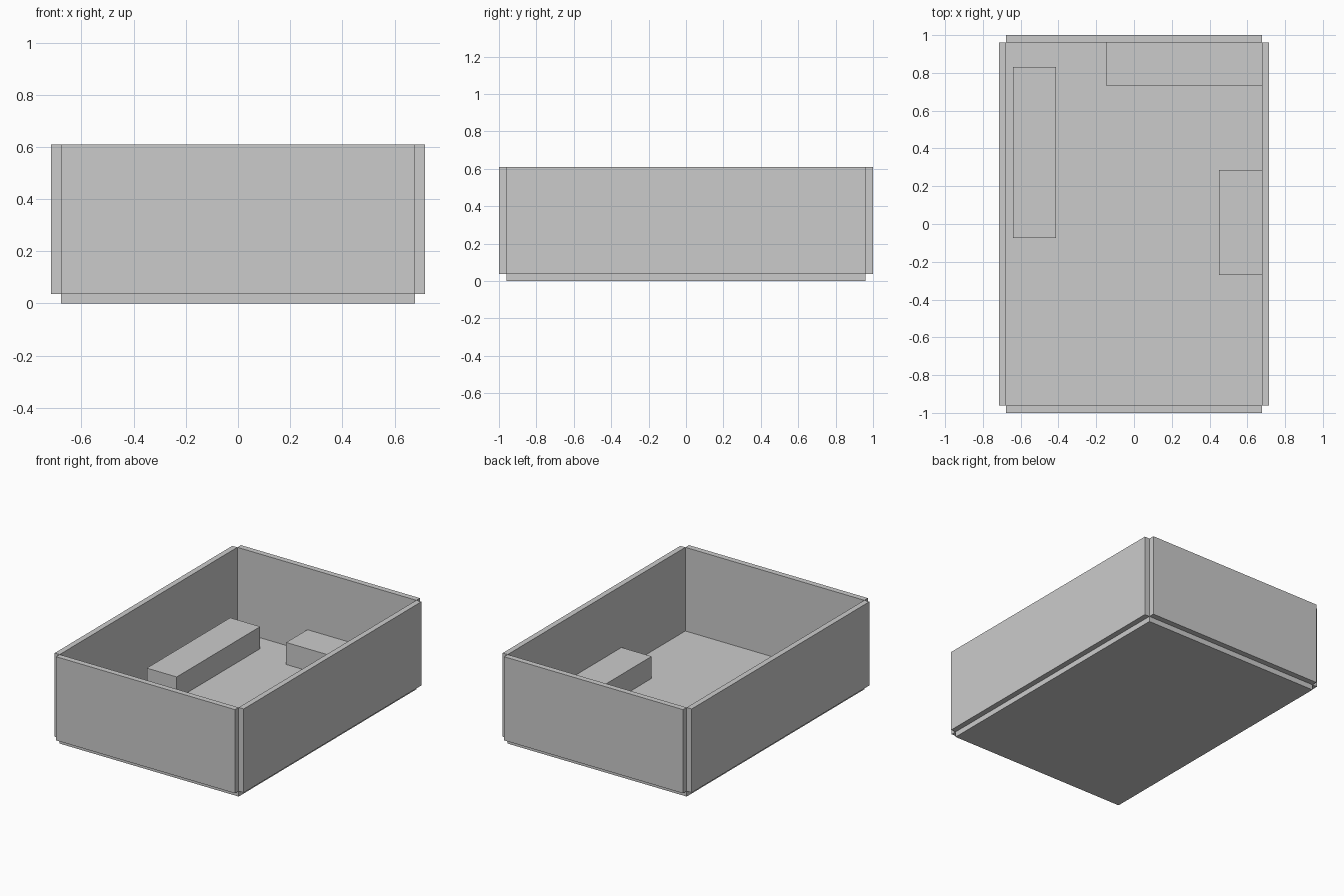
import bpy
import bmesh
from mathutils import Vector

if "Cube" in bpy.data.objects:
    bpy.data.objects.remove(bpy.data.objects["Cube"])


def box(name, lo, hi):
    """Axis-aligned box between two corners."""
    lo, hi = Vector(lo), Vector(hi)
    mesh = bpy.data.meshes.new(name)
    bm = bmesh.new()
    bmesh.ops.create_cube(bm, size=1.0)
    bmesh.ops.scale(bm, vec=hi - lo, verts=bm.verts)
    bm.to_mesh(mesh)
    bm.free()
    obj = bpy.data.objects.new(name, mesh)
    obj.location = (lo + hi) / 2
    bpy.context.collection.objects.link(obj)
    return obj


IX, IY = 0.678, 0.961     # half size of the floor
OX, OY = 0.716, 1.0       # outer faces of the walls
FLOOR, TOP, STEP = 0.037, 0.61, 0.188

# Floor slab
box("floor", (-IX, -IY, 0), (IX, IY, FLOOR))

# Side walls, standing just outside the slab with open corner notches
box("left_wall", (-OX, -IY, FLOOR), (-IX, IY, TOP))
box("right_wall", (IX, -IY, FLOOR), (OX, IY, TOP))

# Front and back walls
box("front_wall", (-IX, -OY, FLOOR), (IX, -IY, TOP))
box("back_wall", (-IX, IY, FLOOR), (IX, OY, TOP))

# Low blocks resting on the floor
box("left_block", (-0.64, -0.073, FLOOR), (-0.413, 0.83, STEP))
box("back_block", (-0.147, 0.732, FLOOR), (IX, IY, STEP))
box("right_block", (0.45, -0.27, FLOOR), (IX, 0.286, STEP))
